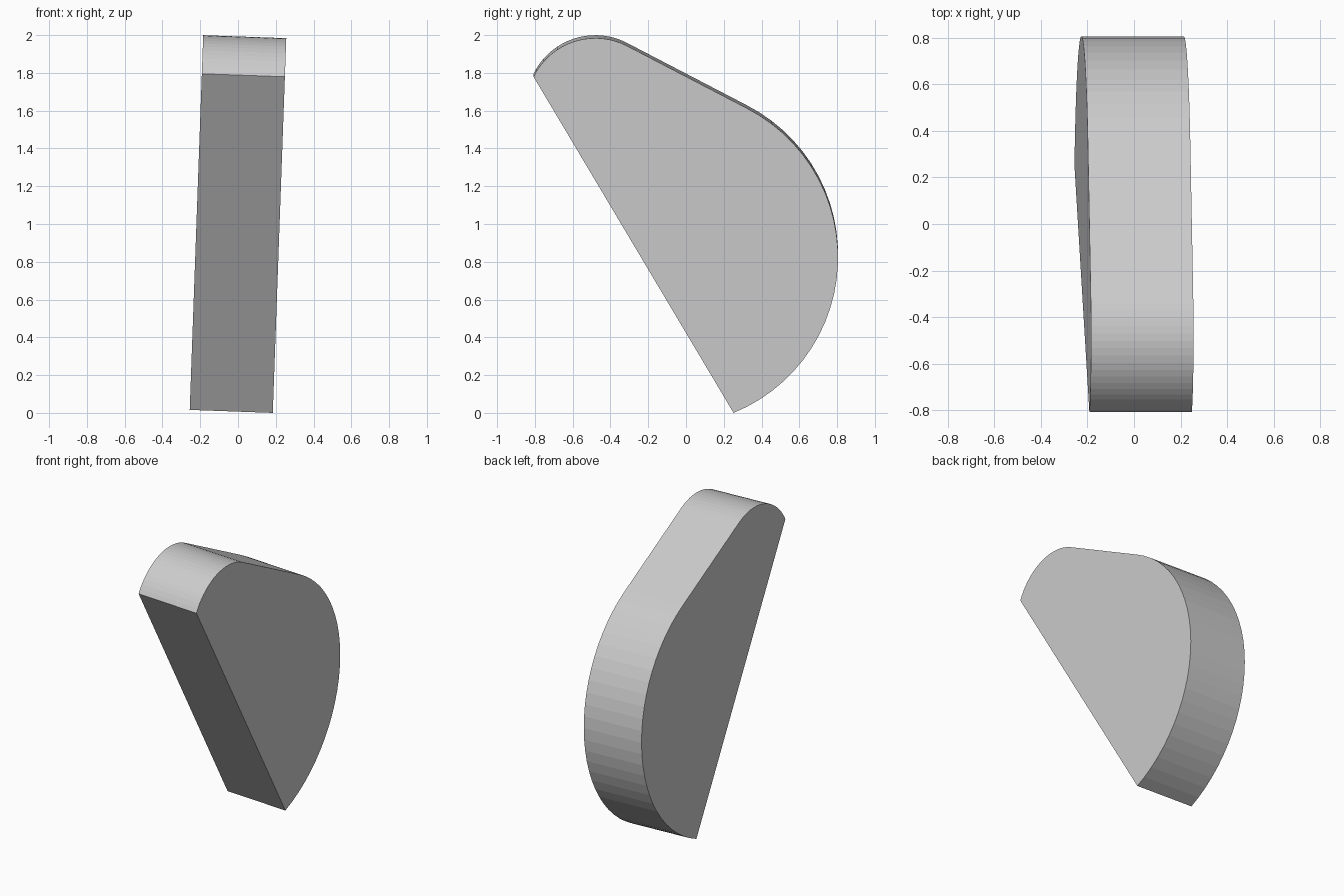
import bpy
import bmesh
from math import sin, cos, radians
from mathutils import Matrix

cube = bpy.data.objects.get("Cube")
if cube:
    bpy.data.objects.remove(cube)

THICKNESS = 0.44
TILT = 0.036


def arc(cy, cz, radius, start, end, steps):
    """Points of a circular arc in the side plane, angles in degrees."""
    angles = [radians(start + (end - start) * i / steps) for i in range(steps + 1)]
    return [(cy + radius * cos(a), cz + radius * sin(a)) for a in angles]


# Side profile: large belly arc, straight shoulder, small nose arc, straight chord
profile = arc(-0.084, 0.83, 0.889, -67.8, 63, 26)
profile += arc(-0.48, 1.628, 0.364, 63, 154, 18)

# Extrude the profile into a slab
bm = bmesh.new()
face = bm.faces.new([bm.verts.new((-THICKNESS / 2, y, z - 1)) for y, z in profile])
extruded = bmesh.ops.extrude_face_region(bm, geom=[face])
new_verts = [v for v in extruded["geom"] if isinstance(v, bmesh.types.BMVert)]
bmesh.ops.translate(bm, verts=new_verts, vec=(THICKNESS, 0, 0))
bmesh.ops.recalc_face_normals(bm, faces=bm.faces)

# Lean the slab slightly sideways and stand it on the ground
bm.transform(Matrix.Rotation(TILT, 4, "Y"))
lowest = min(v.co.z for v in bm.verts)
bm.transform(Matrix.Translation((0, 0, -lowest)))

mesh = bpy.data.meshes.new("curved_slab")
bm.to_mesh(mesh)
bm.free()
slab = bpy.data.objects.new("curved_slab", mesh)
bpy.context.collection.objects.link(slab)

# Single light grey finish
grey = bpy.data.materials.new("light_grey")
grey.use_nodes = True
colour = (0.6, 0.6, 0.6, 1)
grey.diffuse_color = colour
grey.node_tree.nodes["Principled BSDF"].inputs["Base Color"].default_value = colour
mesh.materials.append(grey)
